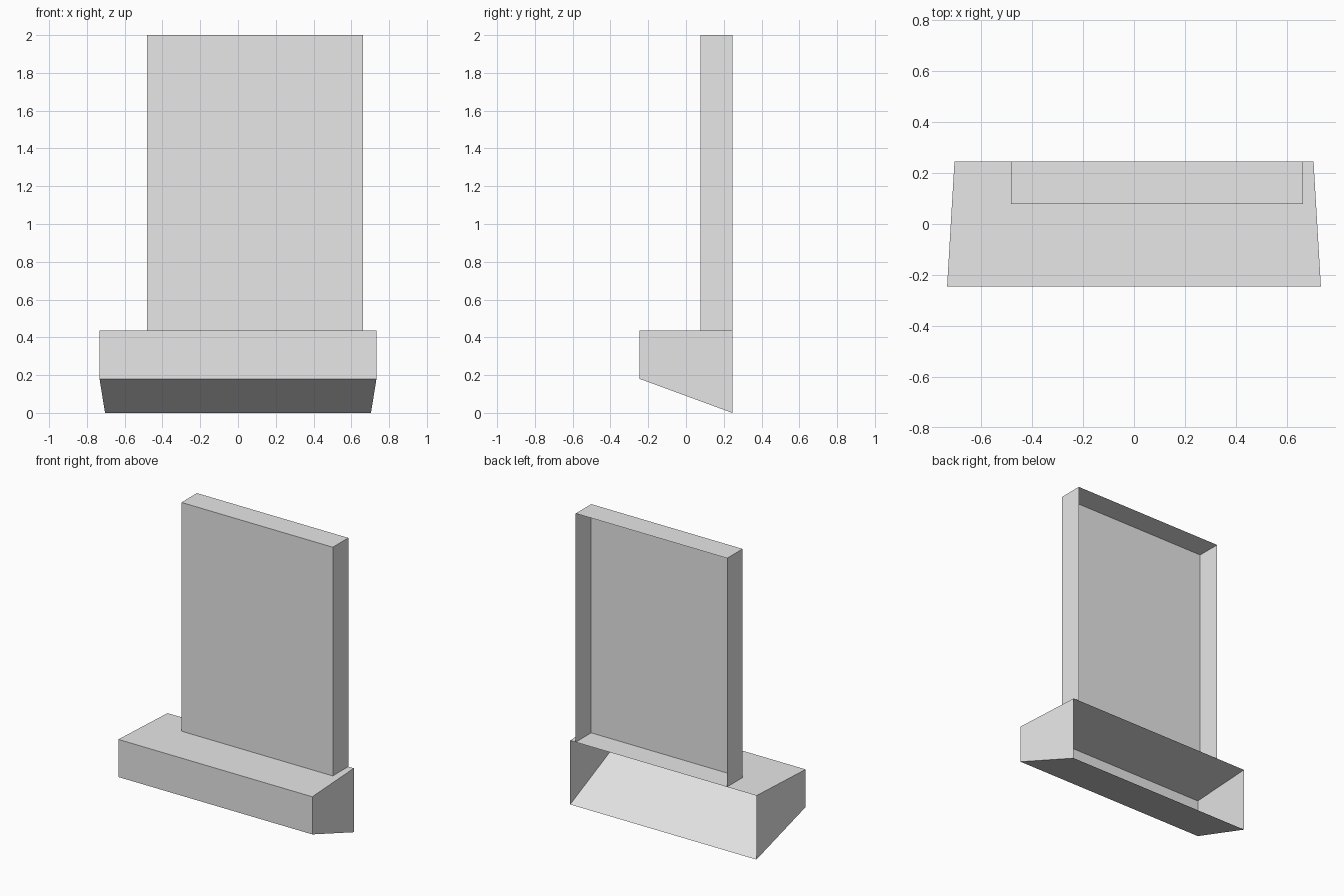
import bpy
import bmesh

cube = bpy.data.objects.get("Cube")
if cube:
    bpy.data.objects.remove(cube, do_unlink=True)

GREY = (0.8, 0.8, 0.8, 1.0)
grey = bpy.data.materials.new("light_grey")
grey.use_nodes = True
grey.diffuse_color = GREY
grey.node_tree.nodes["Principled BSDF"].inputs["Base Color"].default_value = GREY

FRONT, BACK = -0.245, 0.245
LEDGE = 0.437


def open_box(name, front, back, open_sides):
    """Join a front and a back outline (x, z), leaving the named sides open."""
    bm = bmesh.new()
    rings = [[bm.verts.new((x, y, z)) for x, z in outline]
             for y, outline in (front, back)]
    faces = {"front": rings[0], "back": rings[1][::-1]}
    for i, side in enumerate(("bottom", "right", "top", "left")):
        j = (i + 1) % 4
        faces[side] = [rings[0][j], rings[0][i], rings[1][i], rings[1][j]]
    for side, verts in faces.items():
        if side not in open_sides:
            bm.faces.new(verts)
    mesh = bpy.data.meshes.new(name)
    bm.to_mesh(mesh)
    bm.free()
    mesh.materials.append(grey)
    obj = bpy.data.objects.new(name, mesh)
    bpy.context.collection.objects.link(obj)
    return obj


def outline(x0, x1, z0, z1):
    return [(x0, z0), (x1, z0), (x1, z1), (x0, z1)]


# Tapered base with a sloping underside, hollow at the back
open_box("base_ledge",
         (FRONT, outline(-0.733, 0.733, 0.18, LEDGE)),
         (BACK, outline(-0.704, 0.704, 0.0, LEDGE)),
         {"back"})

# Upright off-centre panel, hollow at the back and resting on the base
panel = outline(-0.482, 0.662, LEDGE, 2.0)
open_box("upright_panel", (0.078, panel), (BACK, panel), {"back", "bottom"})
